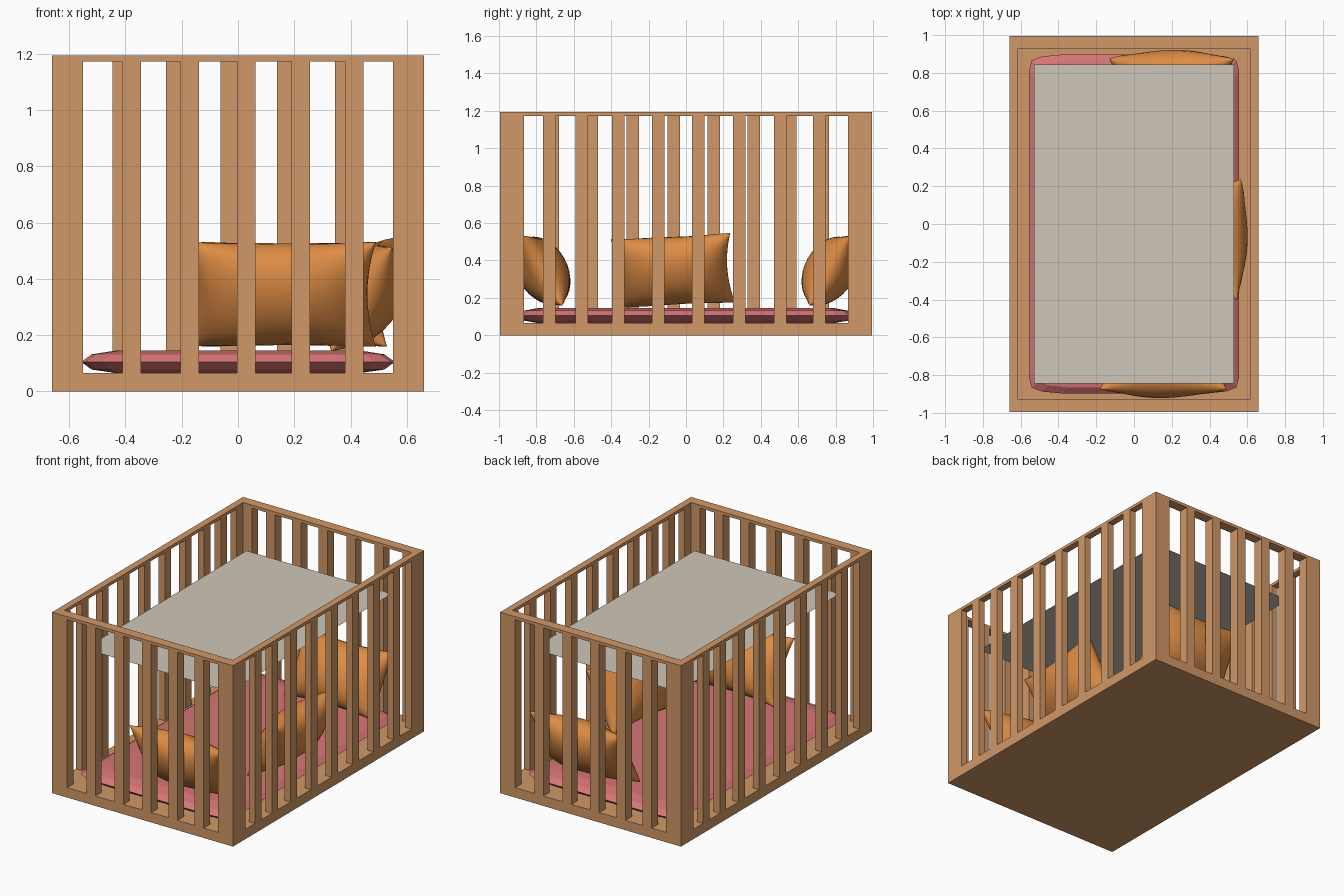
import bpy, bmesh, math
from mathutils import Matrix, Vector

if "Cube" in bpy.data.objects:
    bpy.data.objects.remove(bpy.data.objects["Cube"])


def material(name, rgb):
    m = bpy.data.materials.new(name)
    lin = [((c / 255 + 0.055) / 1.055) ** 2.4 for c in rgb]
    m.diffuse_color = (*lin, 1)
    m.use_nodes = True
    m.node_tree.nodes["Principled BSDF"].inputs["Base Color"].default_value = m.diffuse_color
    return m


WOOD = material("warm wood", (209, 152, 104))
PINK = material("mattress pink", (216, 117, 117))
ORANGE = material("pillow orange", (222, 140, 69))
GREY = material("panel grey", (206, 198, 184))


def finish(name, bm, mat):
    bmesh.ops.recalc_face_normals(bm, faces=bm.faces)
    me = bpy.data.meshes.new(name)
    bm.to_mesh(me)
    bm.free()
    me.materials.append(mat)
    ob = bpy.data.objects.new(name, me)
    bpy.context.collection.objects.link(ob)
    return ob


def box(name, x0, x1, y0, y1, z0, z1, mat=WOOD):
    bm = bmesh.new()
    bmesh.ops.create_cube(bm, size=1)
    for v in bm.verts:
        v.co = Vector((x0 if v.co.x < 0 else x1,
                       y0 if v.co.y < 0 else y1,
                       z0 if v.co.z < 0 else z1))
    return finish(name, bm, mat)


X, Y, H = 0.66, 0.995, 1.193       # outer half sizes and height
IX, IY = 0.615, 0.93               # inner faces of the walls
FLOOR, RIM = 0.065, 1.173
SLAT = 0.066

# base slab
box("base", -X, X, -Y, Y, 0, FLOOR)

# top rim and corner posts, repeated by half turn
for s, side in ((1, "a"), (-1, "b")):
    def turned(name, x0, x1, y0, y1, z0, z1):
        xs, ys = sorted((s * x0, s * x1)), sorted((s * y0, s * y1))
        box(f"{name}_{side}", *xs, *ys, z0, z1)

    turned("end_rail", -X, X, -Y, -IY, RIM, H)
    turned("side_rail", IX, X, -IY, IY, RIM, H)
    for e, end in ((1, "right"), (-1, "left")):
        # L-shaped corner post made of two boards
        turned(f"end_post_{end}", e * 0.55, e * X, -Y, -IY, FLOOR, RIM)
        turned(f"side_post_{end}", IX, X, e * 0.865, e * IY, FLOOR, RIM)
    # end slats
    for i, x in enumerate((-0.41, -0.205, -0.003, 0.19, 0.38)):
        turned(f"end_slat_{i}", x, x + SLAT, -Y, -IY, FLOOR, RIM)
    # side slats
    for i, y in enumerate((-0.765, -0.59, -0.396, -0.182, 0.032, 0.251, 0.47, 0.68)):
        turned(f"side_slat_{i}", IX, X, y, y + SLAT, FLOOR, RIM)

# mattress: stacked rings with cut corners
bm = bmesh.new()
rings = []
for hx, hy, z in ((0.43, 0.79, 0.065), (0.52, 0.865, 0.078), (0.557, 0.897, 0.105),
                  (0.52, 0.865, 0.132), (0.43, 0.79, 0.146)):
    c, d = 0.07, 0.09
    quad = [(hx, hy - d), (hx - 0.015, hy - d * 0.35), (hx - c, hy - 0.01), (hx - 2.5 * c, hy)]
    pts = quad + [(-x, y) for x, y in reversed(quad)]
    pts += [(-x, -y) for x, y in pts]
    rings.append([bm.verts.new((x, y, z)) for x, y in pts])
for a, b in zip(rings, rings[1:]):
    n = len(a)
    for i in range(n):
        bm.faces.new((a[i], a[(i + 1) % n], b[(i + 1) % n], b[i]))
bm.faces.new(rings[0])
bm.faces.new(rings[-1])
finish("mattress", bm, PINK)


# pillows: puffed grids with pinched edges, leaning on the walls
def pillow(name, loc, turn, half_w, roll=0.0):
    half_h, thick, nu, nv = 0.215, 0.135, 24, 16
    bm = bmesh.new()
    bmesh.ops.create_grid(bm, x_segments=nu, y_segments=nv, size=1)
    bmesh.ops.duplicate(bm, geom=bm.faces[:] + bm.edges[:] + bm.verts[:])
    half = len(bm.verts) // 2
    bm.verts.ensure_lookup_table()
    for i, v in enumerate(bm.verts):
        u, w = math.sin(v.co.x * math.pi / 2), math.sin(v.co.y * math.pi / 2)
        puff = max(0.0, (1 - u * u) * (1 - w * w)) ** 0.5
        wrinkle = 1 + 0.06 * math.sin(5 * u + 3 * w) * (u * u + w * w)
        v.co = Vector((half_w * u * (1 - 0.09 * (1 - w * w)),
                       (-1 if i < half else 1) * thick * puff * wrinkle,
                       half_h * w * (1 - 0.10 * (1 - u * u))))
    bmesh.ops.remove_doubles(bm, verts=bm.verts, dist=0.0005)
    m = (Matrix.Translation(loc) @ Matrix.Rotation(turn, 4, 'Z')
         @ Matrix.Rotation(math.radians(30), 4, 'X') @ Matrix.Rotation(roll, 4, 'Y'))
    bm.transform(m)
    ob = finish(name, bm, ORANGE)
    for p in ob.data.polygons:
        p.use_smooth = True


pillow("front_pillow", (0.155, -0.768, 0.345), 0, 0.335)
pillow("right_pillow", (0.448, -0.07, 0.345), math.pi / 2, 0.32, -0.06)
pillow("back_pillow", (0.20, 0.768, 0.345), math.pi, 0.33)

# thin grey panel floating over the mattress
bm = bmesh.new()
bmesh.ops.create_grid(bm, x_segments=1, y_segments=1, size=1)
for v in bm.verts:
    v.co = Vector((v.co.x * 0.53, v.co.y * 0.845, 0.93))
panel = finish("grey_panel", bm, GREY)
if panel.data.polygons[0].normal.z < 0:
    panel.data.flip_normals()
